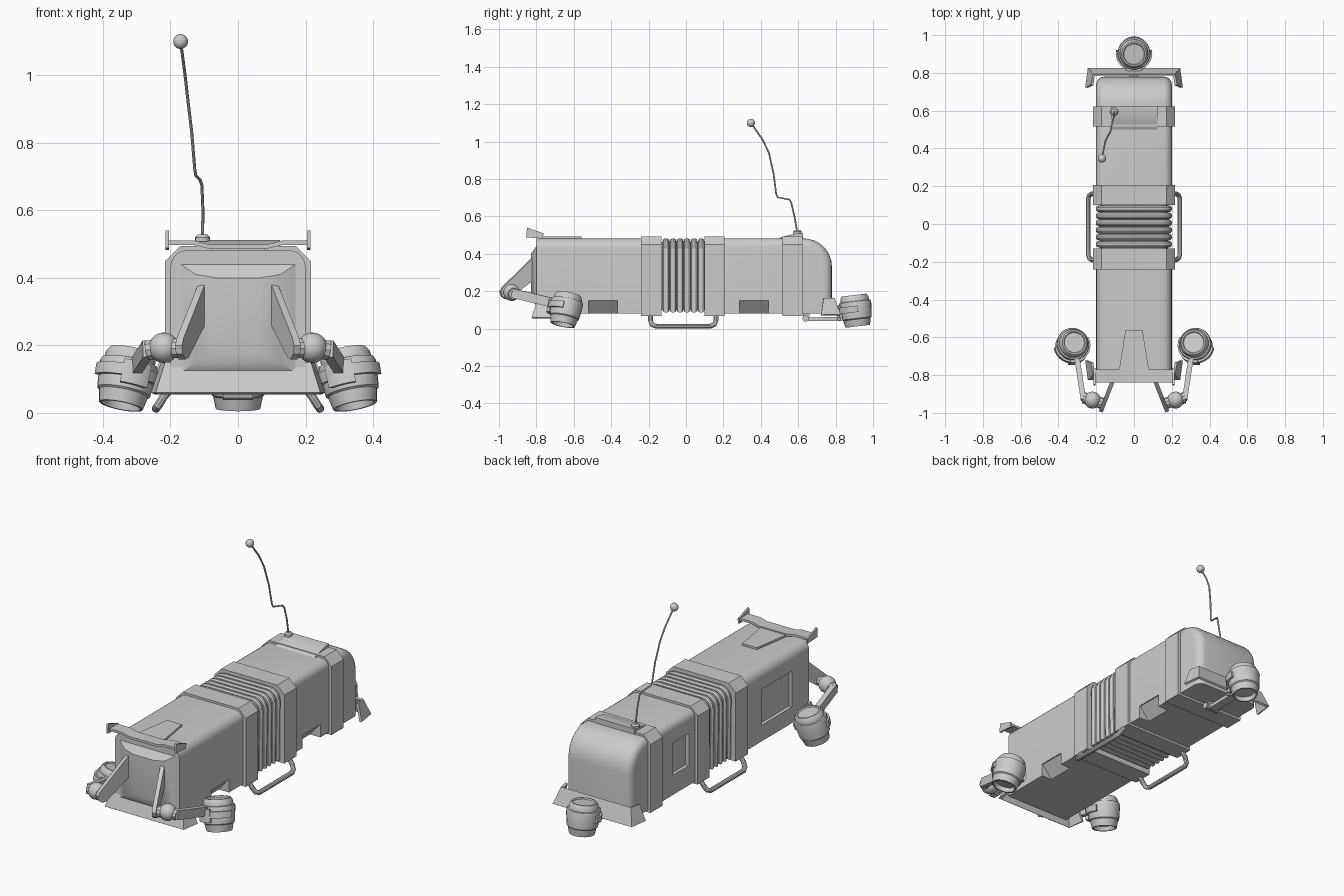
import bpy, bmesh
from math import pi, cos, sin
from mathutils import Vector, Matrix

if "Cube" in bpy.data.objects:
    bpy.data.objects.remove(bpy.data.objects["Cube"])


def finish(name, bm):
    bmesh.ops.remove_doubles(bm, verts=bm.verts, dist=1e-5)
    bmesh.ops.recalc_face_normals(bm, faces=bm.faces)
    me = bpy.data.meshes.new(name)
    bm.to_mesh(me)
    bm.free()
    ob = bpy.data.objects.new(name, me)
    bpy.context.collection.objects.link(ob)
    return ob


def prism(name, pts, vec):
    bm = bmesh.new()
    f = bm.faces.new([bm.verts.new(p) for p in pts])
    r = bmesh.ops.extrude_face_region(bm, geom=[f])
    bmesh.ops.translate(bm, vec=vec, verts=[v for v in r['geom'] if isinstance(v, bmesh.types.BMVert)])
    return finish(name, bm)


def box(name, lo, hi):
    x0, y0, z0 = lo
    x1, y1, z1 = hi
    return prism(name, [(x0, y0, z0), (x1, y0, z0), (x1, y1, z0), (x0, y1, z0)], (0, 0, z1 - z0))


def lathe(name, profile, mat, a0=0.0, a1=2 * pi, n=28, closed=False):
    bm = bmesh.new()
    vs = [bm.verts.new((r, 0, z)) for r, z in profile]
    es = [bm.edges.new(p) for p in zip(vs, vs[1:])]
    if closed:
        es.append(bm.edges.new((vs[-1], vs[0])))
    geom = vs + es
    if closed:
        geom.append(bm.faces.new(vs))
    bmesh.ops.rotate(bm, cent=(0, 0, 0), matrix=Matrix.Rotation(a0, 3, 'Z'), verts=vs)
    bmesh.ops.spin(bm, geom=geom, cent=(0, 0, 0), axis=(0, 0, 1), angle=a1 - a0, steps=n)
    bm.transform(mat)
    return finish(name, bm)


def ball(name, loc, r):
    bm = bmesh.new()
    bmesh.ops.create_uvsphere(bm, u_segments=20, v_segments=12, radius=r, matrix=Matrix.Translation(loc))
    return finish(name, bm)


def tube(name, pts, r, cyclic=False, res=3):
    cu = bpy.data.curves.new(name, 'CURVE')
    cu.dimensions = '3D'
    cu.bevel_depth, cu.bevel_resolution, cu.use_fill_caps = r, res, True
    sp = cu.splines.new('POLY')
    sp.points.add(len(pts) - 1)
    for p, c in zip(sp.points, pts):
        p.co = (*c, 1)
    sp.use_cyclic_u = cyclic
    ob = bpy.data.objects.new(name, cu)
    bpy.context.collection.objects.link(ob)
    return ob


def beam(name, p, q, w, h):
    p, q = Vector(p), Vector(q)
    d = (q - p).normalized()
    side = d.cross(Vector((0, 0, 1))).normalized()
    up = side.cross(d)
    return prism(name, [p + side * a * w / 2 + up * b * h / 2 for a, b in ((1, 1), (-1, 1), (-1, -1), (1, -1))], q - p)


def cut(ob, cutter):
    m = ob.modifiers.new('cut', 'BOOLEAN')
    m.operation, m.solver, m.object = 'DIFFERENCE', 'EXACT', cutter
    bpy.context.view_layer.objects.active = ob
    bpy.ops.object.modifier_apply(modifier=m.name)
    bpy.data.objects.remove(cutter)


def section(w, z0, z1, r, y, n=5):
    # square bottom, rounded top (n = 1 gives a chamfer)
    pts = [(-w, y, z0), (w, y, z0)]
    for s, a0 in ((1, 0), (-1, pi / 2)):
        for i in range(n + 1):
            a = a0 + i * pi / 2 / n
            pts.append((s * (w - r) + r * cos(a), y, z1 - r + r * sin(a)))
    return pts


# Front cabin
front = prism('front_cabin', section(.2, .08, .482, .05, -.8), (0, .6, 0))

# Rear cabin with a curved tail
rear = box('rear_cabin', (-.2, .15, .08), (.2, .78, .482))
bm = bmesh.new()
bm.from_mesh(rear.data)
tail = [e for e in bm.edges if all(v.co.y > .7 and v.co.z > .4 for v in e.verts)]
bmesh.ops.bevel(bm, geom=tail, offset=.15, segments=8, profile=.5, affect='EDGES')
rim = [e for e in bm.edges if all(abs(v.co.x) > .19 for v in e.verts)
       and abs(e.verts[0].co.x - e.verts[1].co.x) < .01
       and any(v.co.z > .09 for v in e.verts) and any(v.co.y > .16 for v in e.verts)]
bmesh.ops.bevel(bm, geom=rim, offset=.042, segments=4, profile=.5, affect='EDGES')
bm.to_mesh(rear.data)
bm.free()

# Door steps on the right, recessed windows on the left
for ob, a, b in ((front, -.52, -.365), (rear, .285, .44)):
    cut(ob, prism('step_cutter', [(.22, a, .155), (.195, a, .15), (.12, a, .06), (.22, a, .06)], (0, b - a, 0)))
for ob, a, b, z0, z1 in ((front, -.65, -.38, .17, .37), (rear, .26, .40, .19, .37)):
    cut(ob, box('window_cutter', (-.25, a, z0), (-.18, b, z1)))

# Collars and bellows
for nm, a, b in (('front_collar', -.24, -.13), ('middle_collar', .1, .207), ('rear_collar', .515, .622)):
    prism(nm, section(.216, .068, .494, .044, a, 1), (0, b - a, 0))
prism('bellows_core', section(.18, .1, .46, .05, -.14), (0, .26, 0))
for i in range(6):
    tube('bellows_rib', section(.184, .098, .466, .045, -.107 + i * .0375), .018, True)

# Windscreen panel, standing a little proud
bm = bmesh.new()
rows = [[bm.verts.new((x, y, z)) for x, z in ((-w, z0), (w, z0), (w, z1), (-w, z1))]
        for w, z0, z1, y in ((.17, .12, .44, -.8), (.125, .15, .41, -.822), (.065, .18, .40, -.83))]
for a, b in zip(rows, rows[1:]):
    for i in range(4):
        bm.faces.new((a[i], a[(i + 1) % 4], b[(i + 1) % 4], b[i]))
bm.faces.new(rows[0])
bm.faces.new(rows[-1])
finish('windscreen_panel', bm)

# Roof hatch and roof scoop
prism('roof_hatch', [(-.12, .49, .475), (-.12, .51, .49), (-.12, .6, .512), (-.12, .625, .512), (-.12, .625, .475)], (.245, 0, 0))
prism('roof_scoop', [(-.045, -.56, .47), (.045, -.56, .47), (.08, -.78, .47), (-.08, -.78, .47)], (0, 0, .023))

# Front spoiler with end plates
wing = [(-.21, .497), (-.13, .497), (-.085, .486), (.085, .486), (.13, .497), (.21, .497)]
prism('spoiler_wing', [(x, -.84, z) for x, z in wing] + [(x, -.84, z + .013) for x, z in reversed(wing)], (0, .07, 0))
for s in (1, -1):
    prism('spoiler_end_plate', [(s * .205, y, z) for y, z in ((-.855, .488), (-.765, .482), (-.762, .51), (-.85, .54))], (s * .01, 0, 0))

# Wrap-around bumpers
for nm, s, dz in (('rear_bumper', 1, .015), ('front_bumper', -1, 0)):
    bm = bmesh.new()
    top = [(.222, .735), (.212, .79), (-.212, .79), (-.222, .735)]
    low = [(.252, .722), (.24, .822), (-.24, .822), (-.252, .722)]
    t = [bm.verts.new((x, s * y, .147 + dz)) for x, y in top]
    l = [bm.verts.new((x, s * y, .057 + dz)) for x, y in low]
    for i in range(3):
        bm.faces.new((t[i], t[i + 1], l[i + 1], l[i]))
    ob = finish(nm, bm)
    m = ob.modifiers.new('thickness', 'SOLIDIFY')
    m.thickness, m.offset = .014, 0

# Side handles
for s in (1, -1):
    path = [(.195, -.19, .08), (.222, -.19, .045), (.236, -.182, .022), (.243, -.16, .013),
            (.243, .13, .013), (.236, .152, .022), (.222, .16, .045), (.195, .16, .08)]
    tube('side_handle', [(s * x, y, z) for x, y, z in path], .013)

# Pods
POD = [(0, -.065), (.052, -.065), (.058, -.088), (.066, -.088), (.074, -.05), (.08, -.045), (.087, .035), (.084, .045),
       (.076, .047), (.075, .066), (.066, .08), (.058, .08), (.054, .074), (0, .074)]
CLAMP = [(.083, -.012), (.096, -.012), (.097, .022), (.084, .022)]


def pod(nm, loc, up, facing):
    mat = Matrix.Translation(loc) @ Vector((0, 0, 1)).rotation_difference(Vector(up)).to_matrix().to_4x4()
    lathe(nm + '_pod', POD, mat)
    lathe(nm + '_pod_clamp', CLAMP, mat, facing - 1.7, facing + 1.7, 16, True)
    lathe(nm + '_pod_clamp_pad', [(.084, -.035), (.1, -.035), (.1, .035), (.084, .035)], mat, facing - .45, facing + .45, 6, True)


for s, nm in ((1, 'right'), (-1, 'left')):
    # Blade strut leaning out from the nose
    yz = [(-.79, .40), (-.82, .385), (-.985, .222), (-.998, .2), (-.992, .175), (-.97, .158), (-.945, .165), (-.79, .285)]
    prism(nm + '_blade_strut', [(s * (.085 + (-.79 - y) * .39), y, z) for y, z in yz], (s * .02, .008, 0))
    # Axle, joint ball, arm and front pod
    tube(nm + '_axle', [(s * .155, -.955, .19), (s * .225, -.93, .193)], .03)
    ball(nm + '_joint_ball', (s * .22, -.932, .193), .045)
    tube(nm + '_joint_hub', [(s * .225, -.93, .193), (s * .268, -.92, .185)], .03)
    beam(nm + '_arm', (s * .268, -.93, .19), (s * .3, -.72, .14), .028, .05)
    pod(nm + '_front', (s * .33, -.642, .106), (-s * .2, .2, 1), -pi / 2 - s * .3 + (s - 1) * .0)

# Rear pod on its tow arm
pod('rear', (0, .908, .1), (0, -.12, 1), -pi / 2)
beam('tow_arm', (0, .64, .05), (0, .83, .052), .05, .02)
beam('tow_bracket', (0, .815, .045), (0, .83, .1), .07, .02)
tube('tow_pivot', [(-.045, .64, .055), (.045, .64, .055)], .018)
box('tow_mount', (-.025, .625, .055), (.025, .66, .09))

# Whip antenna
whip = [(-.105, .595, .515), (-.104, .58, .6), (-.107, .562, .675), (-.112, .553, .69), (-.125, .49, .703),
        (-.128, .482, .72), (-.137, .468, .83), (-.15, .443, .94), (-.158, .41, 1.01), (-.17, .347, 1.1)]
tube('antenna_whip', whip, .0045, res=2)
ball('antenna_tip', whip[-1], .022)
lathe('antenna_base', [(0, 0), (.022, 0), (.022, .012), (.014, .02), (0, .02)], Matrix.Translation((-.105, .595, .508)), n=16)

# Turn tubes into meshes and smooth the curved parts
bpy.ops.object.select_all(action='SELECT')
bpy.context.view_layer.objects.active = front
bpy.ops.object.convert(target='MESH')
bpy.ops.object.shade_smooth_by_angle(angle=.55)
